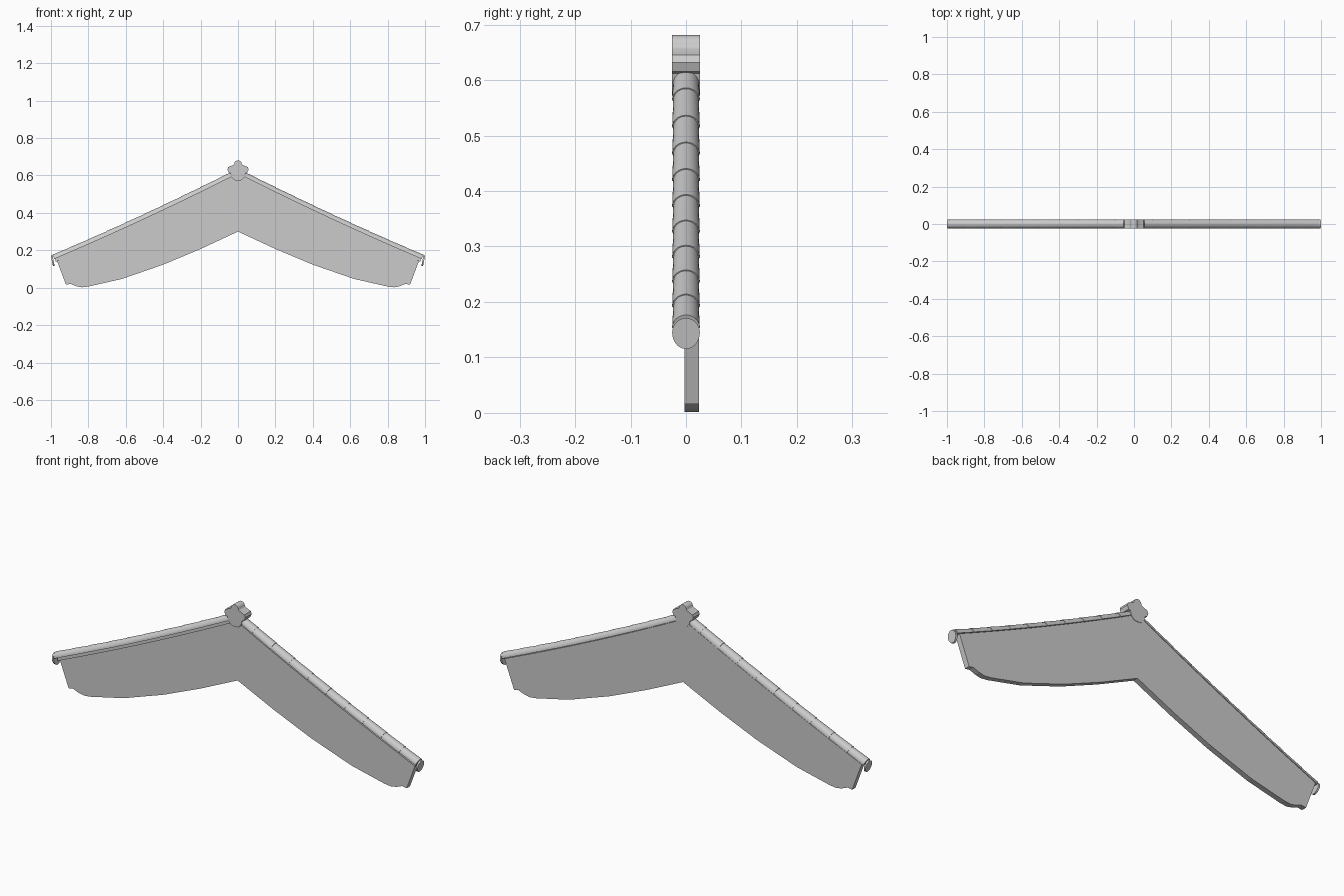
import bpy, bmesh, math
from mathutils import Vector

cube = bpy.data.objects.get("Cube")
if cube:
    bpy.data.objects.remove(cube, do_unlink=True)

stone = bpy.data.materials.new("light grey stone")
stone.use_nodes = True
GREY = (0.6, 0.6, 0.6, 1)
stone.diffuse_color = GREY
stone.node_tree.nodes["Principled BSDF"].inputs["Base Color"].default_value = GREY


def finish(name, bm, smooth=False):
    bmesh.ops.recalc_face_normals(bm, faces=bm.faces)
    mesh = bpy.data.meshes.new(name)
    bm.to_mesh(mesh)
    bm.free()
    obj = bpy.data.objects.new(name, mesh)
    mesh.materials.append(stone)
    bpy.context.collection.objects.link(obj)
    if smooth:
        bpy.ops.object.select_all(action="DESELECT")
        obj.select_set(True)
        bpy.context.view_layer.objects.active = obj
        bpy.ops.object.shade_smooth_by_angle(angle=math.radians(40))
    return obj


def slab(name, outline, y0, y1, smooth=False):
    """Extrude a front outline from y0 to y1."""
    bm = bmesh.new()
    face = bm.faces.new([bm.verts.new((x, y0, z)) for x, z in outline])
    ext = bmesh.ops.extrude_face_region(bm, geom=[face])
    moved = [v for v in ext["geom"] if isinstance(v, bmesh.types.BMVert)]
    bmesh.ops.translate(bm, verts=moved, vec=(0, y1 - y0, 0))
    return finish(name, bm, smooth)


def mirrored(half):
    """Complete an outline that starts and ends on the centre line."""
    return half + [(-x, z) for x, z in reversed(half) if x > 0]


def ridge(x):
    """Height of the tile crown: a gently sagging slope."""
    return 0.638 - 0.505 * x + 0.04 * x * x


def slope_line(drop, x_end, steps=10):
    return [(x_end * i / steps, ridge(x_end * i / steps) - drop) for i in range(steps + 1)]


# Gable wall with a curved lower edge
lower = [(0.92, 0.016), (0.895, 0.02), (0.865, 0.008), (0.835, 0.002), (0.80, 0.006),
         (0.62, 0.047), (0.4, 0.123), (0.2, 0.207), (0, 0.30)]
slab("gable_wall", mirrored(slope_line(0.03, 0.972) + lower), -0.003, 0.023)

# Raised border below the tiles
border = slope_line(0.03, 0.972) + [(x, ridge(x) - 0.098) for x, _ in reversed(slope_line(0, 0.9))]
slab("border_band", mirrored(border), -0.006, -0.003)

# Narrow moulding tucked beneath the tiles
mould = slope_line(0.025, 0.975) + list(reversed(slope_line(0.045, 0.975)))
slab("under_tile_moulding", mirrored(mould), -0.012, -0.003)

# Half-round tiles, each flared slightly over the next one down
RADIUS, SIDES = 0.025, 16
for side, label in ((1, "left"), (-1, "right")):
    for i in range(10):
        x0, x1 = max(0.03, i * 0.1), min((i + 1) * 0.1 + 0.004, 0.992)
        bm = bmesh.new()
        rings = []
        for x, r in ((x0, RADIUS - 0.002), (x1, RADIUS)):
            tangent = Vector((1, 0, -0.505 + 0.08 * x)).normalized()
            up = Vector((-tangent.z, 0, tangent.x))
            centre = Vector((x, 0, ridge(x))) - up * RADIUS
            ring = []
            for k in range(SIDES + 1):
                a = math.pi * k / SIDES
                p = centre + up * r * math.sin(a)
                ring.append(bm.verts.new((side * p.x, r * math.cos(a), p.z)))
            rings.append(ring)
        for k in range(SIDES):
            bm.faces.new((rings[0][k], rings[0][k + 1], rings[1][k + 1], rings[1][k]))
        bm.faces.new((rings[0][0], rings[0][-1], rings[1][-1], rings[1][0]))
        for ring in rings:
            bm.faces.new(ring)
        finish(f"{label}_roof_tile_{i + 1}", bm, True)

    # Round end disc with a slightly pointed drip
    bm = bmesh.new()
    rim = []
    for k in range(28):
        a = 2 * math.pi * k / 28
        h = 0.026 * math.sin(a)
        if h < 0:
            h *= 1.15
        rim.append(bm.verts.new((side * (0.986 + 0.2 * h), 0.025 * math.cos(a), 0.145 + h)))
    cap = bm.faces.new(rim)
    ext = bmesh.ops.extrude_face_region(bm, geom=[cap])
    bmesh.ops.translate(bm, verts=[v for v in ext["geom"] if isinstance(v, bmesh.types.BMVert)],
                        vec=(side * 0.009, 0, 0))
    finish(f"{label}_end_disc", bm, True)

# Ridge finial with a round knob and stepped shoulders
knob = [(0.02 * math.sin(math.radians(a)), 0.661 + 0.02 * math.cos(math.radians(a)))
        for a in range(0, 91, 15)]
body = [(0.024, 0.657), (0.052, 0.645), (0.057, 0.632), (0.05, 0.615), (0.04, 0.612),
        (0.034, 0.59), (0.02, 0.575), (0, 0.572)]
slab("ridge_finial", mirrored(knob + body), -0.025, 0.025, True)
